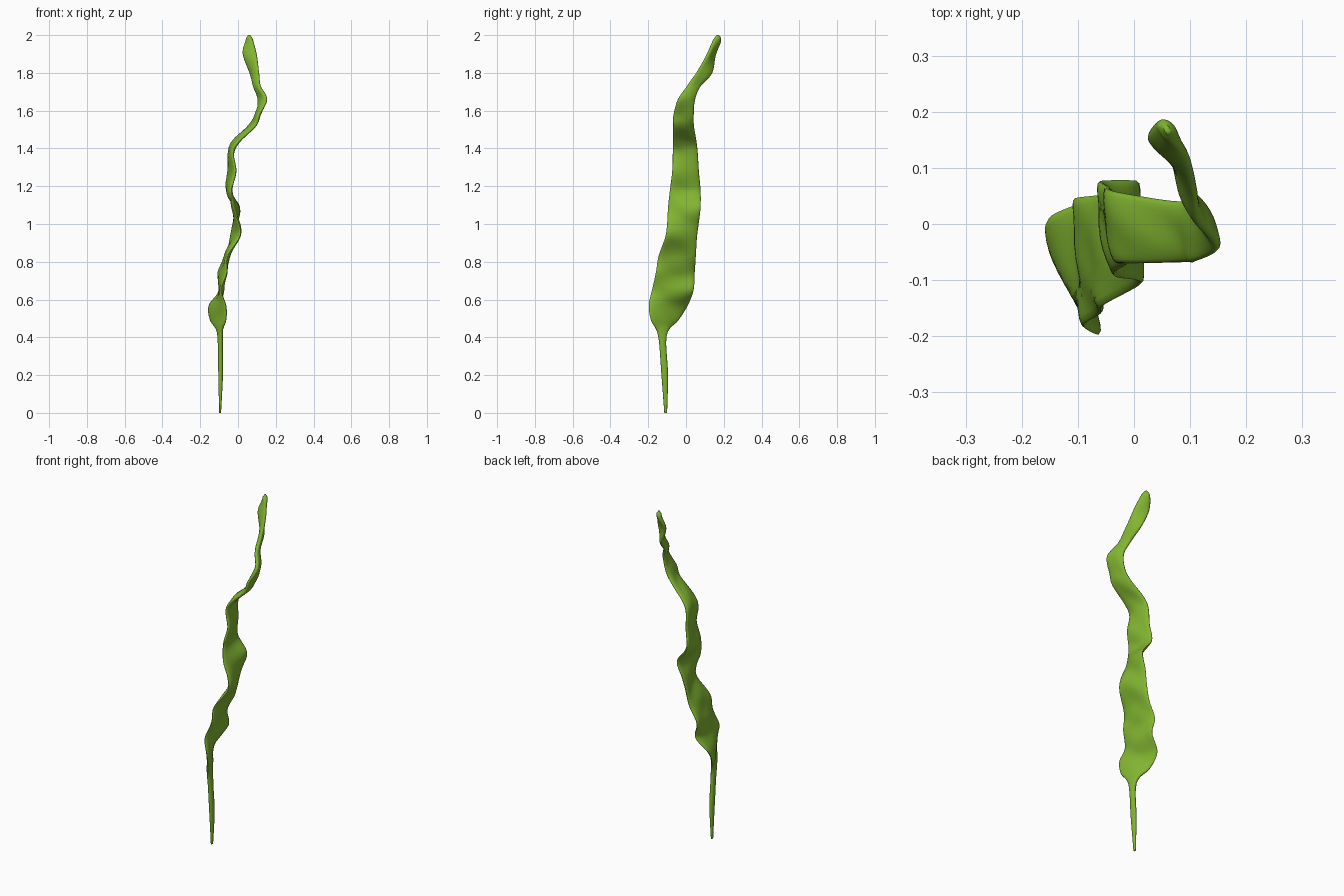
import bpy
import bmesh
import math
from mathutils import Vector

STEPS = 7      # rings between two stations
SIDES = 24     # points around one ring
BLADE_HALF_THICKNESS = 0.014

default_cube = bpy.data.objects.get("Cube")
if default_cube:
    bpy.data.objects.remove(default_cube, do_unlink=True)

# One leaf green for the whole frond
leaf_green = bpy.data.materials.new("leaf_green")
leaf_green.use_nodes = True
green = (0.22, 0.46, 0.03, 1)
leaf_green.diffuse_color = green
shader = leaf_green.node_tree.nodes["Principled BSDF"]
shader.inputs["Base Color"].default_value = green
shader.inputs["Roughness"].default_value = 0.7

# Height, front edge x and y, back edge x and y
stations = [
    (0, -.095, -.115, -.095, -.1),
    (.2, -.092, -.13, -.092, -.095),
    (.41, -.09, -.148, -.1, -.102),
    (.49, -.065, -.185, -.145, -.04),
    (.57, -.065, -.197, -.152, .01),
    (.65, -.09, -.18, -.09, .04),
    (.74, -.06, -.16, -.105, .046),
    (.83, -.055, -.145, -.06, .052),
    (.93, .008, -.11, -.038, .058),
    (1, .005, -.1, -.022, .067),
    (1.09, -.03, -.095, .005, .077),
    (1.18, -.035, -.085, -.058, .077),
    (1.28, -.015, -.073, -.05, .068),
    (1.38, -.028, -.07, -.046, .062),
    (1.44, .005, -.07, -.02, .055),
    (1.52, .09, -.068, .06, .042),
    (1.58, .11, -.066, .1, .041),
    (1.66, .15, -.042, .108, .048),
    (1.73, .115, .005, .085, .078),
    (1.8, .108, .055, .064, .138),
    (1.9, .098, .115, .026, .155),
    (1.97, .078, .145, .043, .183),
    (2, .062, .162, .056, .175),
]


def spline(points, index, t):
    """Smooth curve through a list of points."""
    last = len(points) - 1
    before, start, end, after = (
        points[min(max(index + k, 0), last)] for k in (-1, 0, 1, 2))
    leave, arrive = (end - before) / 2, (after - start) / 2
    s = 1 - t
    return (start * (1 + 2 * t) * s * s + leave * t * s * s
            + end * t * t * (1 + 2 * s) - arrive * t * t * s)


def sample(points):
    path = [spline(points, i, k / STEPS)
            for i in range(len(points) - 1) for k in range(STEPS)]
    return path + [points[-1]]


def add_ring(bm, front, back, tangent):
    """Flattened oval cross-section between the two edges."""
    middle, reach = (front + back) / 2, (back - front) / 2
    normal = reach.cross(tangent).normalized()
    thick = min(BLADE_HALF_THICKNESS, reach.length * 0.7)
    # Gentle folds running across the broad part of the blade
    fold = 0.004 * min(1, reach.length / 0.08) ** 2
    ring = []
    for k in range(SIDES):
        angle = math.tau * k / SIDES
        across, out = math.cos(angle), math.sin(angle)
        bulge = math.copysign(abs(out) ** 0.8, out) * thick
        wave = fold * math.sin(middle.z * 42 + across * 2.5) * (1 - across ** 2)
        ring.append(bm.verts.new(middle + reach * across + normal * (bulge + wave)))
    return ring


# Stalk and rippled blade as one continuous skin
front_edge = sample([Vector((x, y, z)) for z, x, y, _, _ in stations])
back_edge = sample([Vector((x, y, z)) for z, _, _, x, y in stations])
centres = [(a + b) / 2 for a, b in zip(front_edge, back_edge)]

bm = bmesh.new()
rings = []
for i, (front, back) in enumerate(zip(front_edge, back_edge)):
    tangent = centres[min(i + 1, len(centres) - 1)] - centres[max(i - 1, 0)]
    rings.append(add_ring(bm, front, back, tangent))
for lower, upper in zip(rings, rings[1:]):
    for k in range(SIDES):
        n = (k + 1) % SIDES
        bm.faces.new((lower[k], lower[n], upper[n], upper[k]))
bm.faces.new(rings[0])
bm.faces.new(rings[-1])
bmesh.ops.recalc_face_normals(bm, faces=bm.faces)

mesh = bpy.data.meshes.new("seaweed_frond")
bm.to_mesh(mesh)
bm.free()
mesh.materials.append(leaf_green)
frond = bpy.data.objects.new("seaweed_frond", mesh)
bpy.context.collection.objects.link(frond)

bpy.ops.object.select_all(action="DESELECT")
frond.select_set(True)
bpy.context.view_layer.objects.active = frond
bpy.ops.object.shade_smooth_by_angle(angle=math.radians(60))
